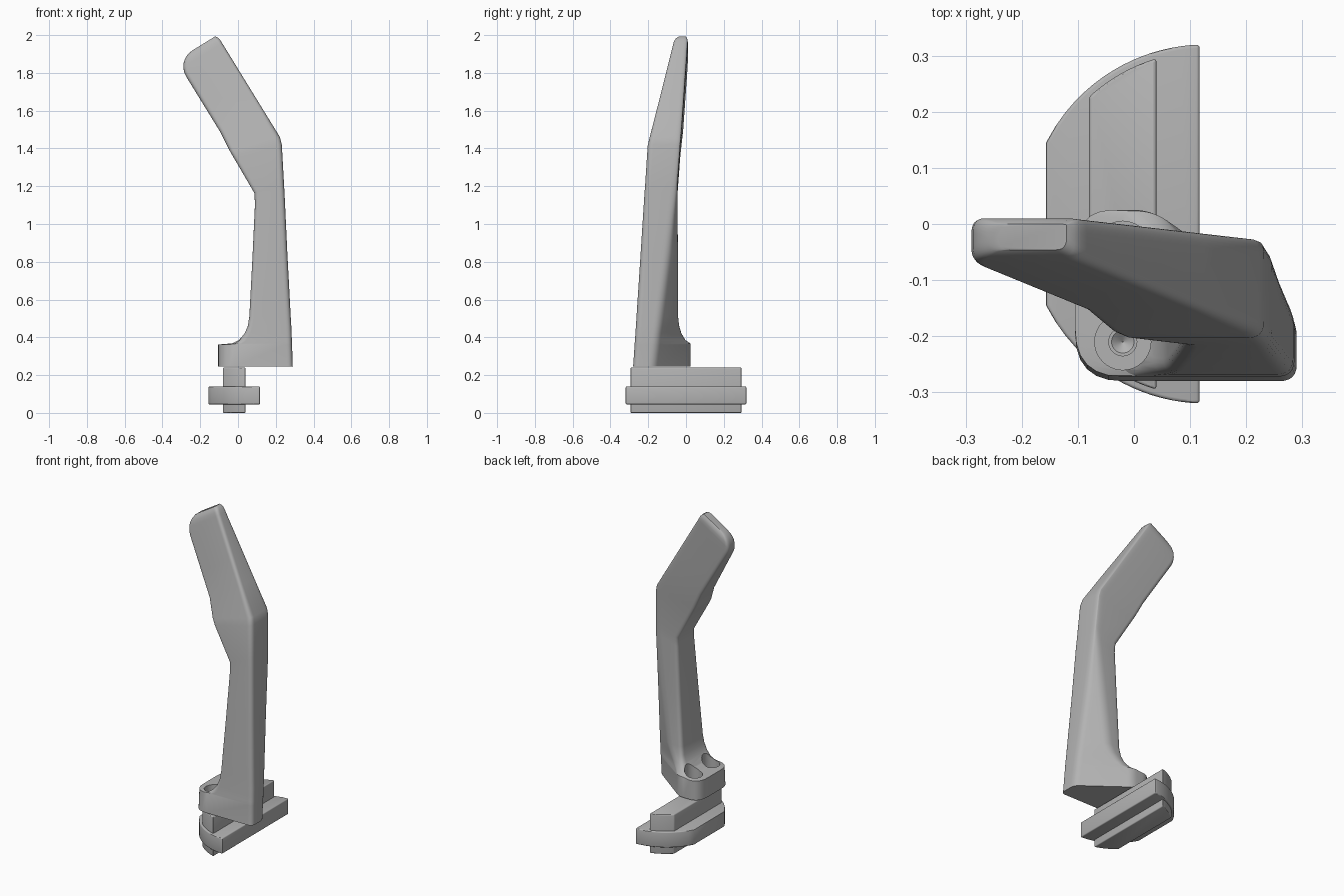
import bpy, bmesh, math
from mathutils import Vector

cube = bpy.data.objects.get("Cube")
if cube:
    bpy.data.objects.remove(cube)

GREY = (0.45, 0.45, 0.45, 1)
grey = bpy.data.materials.new("plain grey")
grey.use_nodes = True
grey.diffuse_color = GREY
grey.node_tree.nodes["Principled BSDF"].inputs["Base Color"].default_value = GREY


def loft(name, rings):
    """Skin a closed solid through rings with equal point counts."""
    bm = bmesh.new()
    loops = [[bm.verts.new(p) for p in ring] for ring in rings]
    n = len(loops[0])
    for a, b in zip(loops, loops[1:]):
        for i in range(n):
            j = (i + 1) % n
            bm.faces.new((a[i], a[j], b[j], b[i]))
    bm.faces.new(loops[0][::-1])
    bm.faces.new(loops[-1])
    bmesh.ops.recalc_face_normals(bm, faces=bm.faces)
    mesh = bpy.data.meshes.new(name)
    bm.to_mesh(mesh)
    bm.free()
    mesh.materials.append(grey)
    obj = bpy.data.objects.new(name, mesh)
    bpy.context.collection.objects.link(obj)
    return obj


def smooth(obj, degrees=30):
    bpy.ops.object.select_all(action='DESELECT')
    obj.select_set(True)
    bpy.context.view_layer.objects.active = obj
    bpy.ops.object.shade_smooth_by_angle(angle=math.radians(degrees))


def apply_modifiers(obj):
    bpy.context.view_layer.update()
    graph = bpy.context.evaluated_depsgraph_get()
    mesh = bpy.data.meshes.new_from_object(obj.evaluated_get(graph))
    obj.modifiers.clear()
    obj.data = mesh


def rounded(corners, cuts, steps=6):
    """Round each polygon corner with a short curve of the given setback."""
    pts = []
    for i, c in enumerate(corners):
        prev, nxt = corners[i - 1], corners[(i + 1) % len(corners)]
        ends = []
        for other in (prev, nxt):
            d = other - c
            ends.append(c + d.normalized() * min(cuts[i], 0.48 * d.length))
        for k in range(steps + 1):
            t = k / steps
            pts.append(ends[0] * (1 - t) ** 2 + c * 2 * t * (1 - t) + ends[1] * t * t)
    return pts


def section(left, right, front, back, side, rear, left_cut, right_cut=0.03):
    """Five-cornered section; side and rear place its slanted back corner."""
    lx, lz = left
    rx, rz = right
    mix = (rear - lx) / (rx - lx)
    corners = [Vector((lx, front, lz)), Vector((rx, front, rz)), Vector((rx, side, rz)),
               Vector((rear, back, lz + (rz - lz) * mix)), Vector((lx, back, lz))]
    return rounded(corners, (left_cut, right_cut, right_cut, right_cut, left_cut))


# Handle: foot, flared fillet and tapering stem
rings = [
    section((-.105, .245), (.29, .245), -.28, .025, -.17, .03, .085),
    section((-.105, .362), (.286, .362), -.272, .025, -.155, .03, .085),
    section((-.03, .368), (.286, .368), -.272, .023, -.154, .035, .05),
    section((.005, .385), (.285, .385), -.27, -.003, -.152, .06, .04),
    section((.035, .42), (.284, .42), -.268, -.024, -.148, .095, .03),
    section((.052, .46), (.282, .46), -.265, -.036, -.142, .125, .025),
    section((.06, .51), (.279, .51), -.262, -.042, -.136, .15, .025),
    section((.077, .83), (.261, .85), -.24, -.043, -.093, .19, .025),
    section((.09, 1.11), (.246, 1.17), -.22, -.045, -.056, .225, .025),
    section((.086, 1.165), (.243, 1.22), -.216, -.044, -.052, .225, .025),
    section((-.025, 1.355), (.232, 1.42), -.203, -.03, -.034, .215, .025),
    section((-.045, 1.39), (.222, 1.46), -.194, -.026, -.03, .205, .025),
]

# Blade: flat paddle leaning left, one rounded upper corner
base, tip = Vector((.222, 1.46)), Vector((-.11, 2.0))
along = (tip - base).normalized()
across = Vector((-along.y, along.x))
length, radius, width = (tip - base).length, .1, .255
setbacks = [.45, .3, .2] + [radius * (1 - math.cos(math.radians(a))) for a in range(90, -1, -15)]
for s in setbacks:
    inset = radius - math.sqrt(max(0, radius ** 2 - (radius - s) ** 2)) if s < radius else 0
    right = tip - along * s
    left = right + across * (width - inset)
    t = 1 - s / length
    ease = .012 * max(0, 1 - s / .02)
    front = -.194 + .136 * t + ease
    back = -.026 + .038 * t - ease
    rear = right.x + (left.x - right.x) * .08
    rings.append(section(left, right - across * -ease, front, back, back - .004, rear, .025, .022))
handle = loft("handle", rings)

# Two counterbored bolt holes, each ending in a drill point
for i, y in enumerate((-.21, -.045)):
    steps = [(0, .27), (.02, .285), (.025, .285), (.025, .315), (.05, .315), (.05, .6)]
    steps[0] = (.001, .27)
    cutter = loft("hole_cutter_%d" % (i + 1), [
        [(-.02 + r * math.cos(a * math.tau / 40), y + r * math.sin(a * math.tau / 40), z)
         for a in range(40)] for r, z in steps])
    cut = handle.modifiers.new("hole", 'BOOLEAN')
    cut.operation, cut.solver, cut.object = 'DIFFERENCE', 'EXACT', cutter
    apply_modifiers(handle)
    bpy.data.objects.remove(cutter)
smooth(handle)


# Sliding rail: cross-shaped bar with arc-cut ends
def rail_bar(name, x0, x1, z0, z1, arc):
    centre, count = .1285, 16
    xs = [x0 + (x1 - x0) * i / count for i in range(count + 1)]
    plan = [(x, math.sqrt(arc ** 2 - (x - centre) ** 2)) for x in xs]
    plan = [(x, -y) for x, y in plan] + plan[::-1]
    bar = loft(name, [[(x, y, z) for x, y in plan] for z in (z0, z1)])
    bevel = bar.modifiers.new("soft_edges", 'BEVEL')
    bevel.width, bevel.segments = .006, 3
    bevel.limit_method, bevel.angle_limit = 'ANGLE', math.radians(30)
    apply_modifiers(bar)
    smooth(bar)


rail_bar("rail_web", -.08, .04, 0, .24, .308)
rail_bar("rail_flange", -.157, .117, .045, .14, .32)
